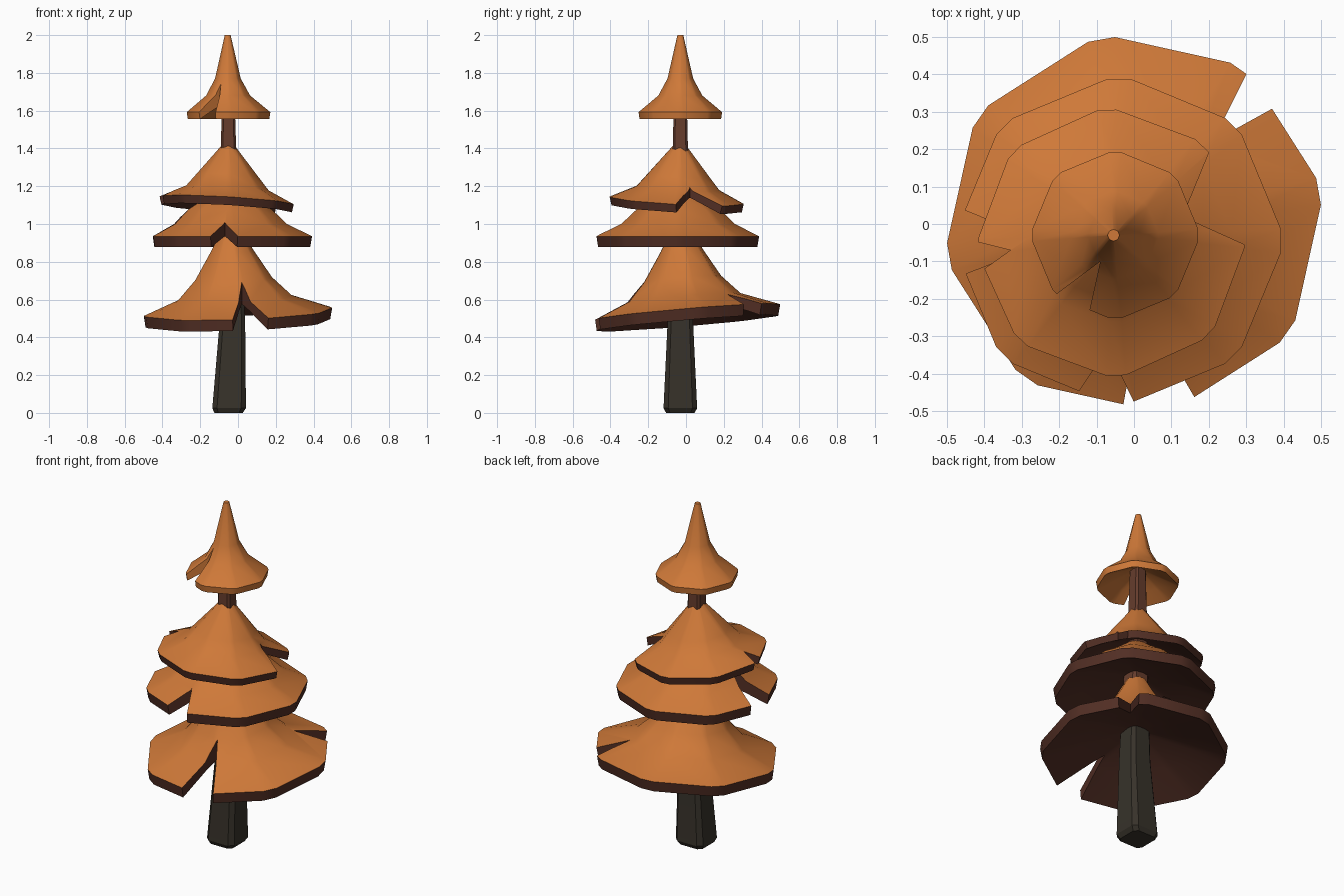
import bpy, bmesh, math
from mathutils import Vector

if "Cube" in bpy.data.objects:
    bpy.data.objects.remove(bpy.data.objects["Cube"])


def material(name, rgb):
    m = bpy.data.materials.new(name)
    m.diffuse_color = (*rgb, 1)
    m.use_nodes = True
    m.node_tree.nodes["Principled BSDF"].inputs["Base Color"].default_value = m.diffuse_color
    return m


ORANGE = material("autumn_orange", (0.62, 0.19, 0.04))
BROWN = material("dark_brown_edge", (0.085, 0.028, 0.018))
BARK = material("dark_bark", (0.038, 0.032, 0.023))
TWIG = material("red_brown_bark", (0.13, 0.045, 0.025))


def ring(n, r, rot, cut, cx, cy, z):
    """Polygon ring whose corners are chamfered by the fraction cut."""
    c = [Vector((cx + r * math.cos(rot + 2 * math.pi * i / n),
                 cy + r * math.sin(rot + 2 * math.pi * i / n), z)) for i in range(n)]
    pts = []
    for i in range(n):
        pts += [c[i].lerp(c[i - 1], cut), c[i].lerp(c[(i + 1) % n], cut)]
    return pts


def loft(name, rings, mats, slots):
    """Skin consecutive rings; slots gives the material slot of each band."""
    bm = bmesh.new()
    loops = [[bm.verts.new(p) for p in r] for r in rings]
    for a, b, s in zip(loops, loops[1:], slots):
        for i in range(len(a)):
            j = (i + 1) % len(a)
            bm.faces.new((a[i], a[j], b[j], b[i])).material_index = s
    bm.faces.new(loops[0]).material_index = slots[0]
    bm.faces.new(loops[-1]).material_index = slots[-1]
    bmesh.ops.recalc_face_normals(bm, faces=bm.faces)
    me = bpy.data.meshes.new(name)
    bm.to_mesh(me)
    bm.free()
    for m in mats:
        me.materials.append(m)
    ob = bpy.data.objects.new(name, me)
    bpy.context.collection.objects.link(ob)
    return ob


def smooth(ob, deg):
    bpy.ops.object.select_all(action='DESELECT')
    ob.select_set(True)
    bpy.context.view_layer.objects.active = ob
    bpy.ops.object.shade_smooth_by_angle(angle=math.radians(deg))


def notch(ob, apex, a, b, z0, z1):
    """Cut a vertical wedge out of a tier."""
    p = Vector(apex)
    tri = [p, p + (Vector(a) - p) * 1.5, p + (Vector(b) - p) * 1.5]
    cutter = loft("notch_cutter", [[(*q, z) for q in tri] for z in (z0, z1)],
                  list(ob.data.materials), [1])
    cutter.hide_render = True
    mod = ob.modifiers.new("notch", 'BOOLEAN')
    mod.operation = 'DIFFERENCE'
    mod.solver = 'EXACT'
    mod.object = cutter
    dg = bpy.context.evaluated_depsgraph_get()
    dg.update()
    me = bpy.data.meshes.new_from_object(ob.evaluated_get(dg))
    ob.modifiers.clear()
    ob.data = me
    bpy.data.objects.remove(cutter)


def tier(name, top, rim, rot, tilt, profile, n_top, edge, notches):
    """Flared cone: profile runs tip to rim, then round the edge and underneath."""
    R = max(r for r, z in profile)
    rings = []
    for r, z in profile:
        cx, cy = (t + (m - t) * r / R for t, m in zip(top, rim))
        pts = ring(8, r, math.radians(rot), 0.1, cx, cy, z)
        rings.append([(p.x, p.y, p.z + tilt[0] * (p.x - cx) + tilt[1] * (p.y - cy))
                      for p in pts])
    slots = [0 if i < n_top else 1 for i in range(len(profile) - 1)]
    ob = loft(name, rings, [ORANGE, edge], slots)
    z_mid = profile[n_top][1]
    for apex, a, b in notches:
        notch(ob, apex, a, b, z_mid - 0.3, z_mid + 0.6)
    smooth(ob, 32)


# Trunk: chamfered square, tapering upwards, browner near the top
trunk = [(0.075, -0.05, 0), (0.089, -0.047, 0.025), (0.068, -0.03, 0.47),
         (0.055, -0.035, 0.9), (0.040, -0.05, 1.41), (0.034, -0.052, 1.66)]
smooth(loft("trunk", [ring(4, h * math.sqrt(2), math.pi / 4, 0.14, x, -0.03, z)
                      for h, x, z in trunk], [BARK, TWIG], [0, 0, 0, 1, 1]), 30)

# Foliage tiers, bottom to top
tier("bottom_tier", (-0.04, -0.03), (0, 0), 10, (0.035, 0.085),
     [(0.06, 0.96), (0.115, 0.86), (0.21, 0.71), (0.31, 0.61), (0.515, 0.535),
      (0.505, 0.475), (0.3, 0.56), (0.03, 0.66)], 4, BROWN,
     [((0.02, -0.22), (-0.03, -0.49), (0.16, -0.46)),
      ((0.21, 0.22), (0.315, 0.43), (0.40, 0.325))])
tier("lower_middle_tier", (-0.045, -0.035), (-0.04, -0.045), 0, (0, 0),
     [(0.05, 1.2), (0.13, 1.14), (0.23, 1.075), (0.31, 1.0), (0.445, 0.935),
      (0.435, 0.878), (0.3, 0.935), (0.03, 1.01)], 4, BROWN,
     [((-0.07, -0.33), (-0.165, -0.475), (-0.01, -0.455)),
      ((-0.24, -0.05), (-0.46, 0.04), (-0.455, -0.135))])
tier("upper_middle_tier", (-0.05, -0.03), (-0.06, -0.05), 2, (-0.06, -0.055),
     [(0.04, 1.41), (0.17, 1.255), (0.225, 1.19), (0.365, 1.125),
      (0.355, 1.082), (0.22, 1.15), (0.03, 1.22)], 3, BROWN,
     [((0.13, 0.02), (0.285, -0.05), (0.20, 0.19)),
      ((-0.33, -0.07), (-0.41, -0.05), (-0.40, -0.12))])
tier("top_tier", (-0.055, -0.03), (-0.05, -0.03), 0, (0, 0),
     [(0.016, 2.0), (0.07, 1.77), (0.12, 1.68), (0.228, 1.592),
      (0.222, 1.555), (0.14, 1.6), (0.03, 1.66)], 3, ORANGE,
     [((-0.09, -0.10), (-0.12, -0.235), (-0.21, -0.19))])
